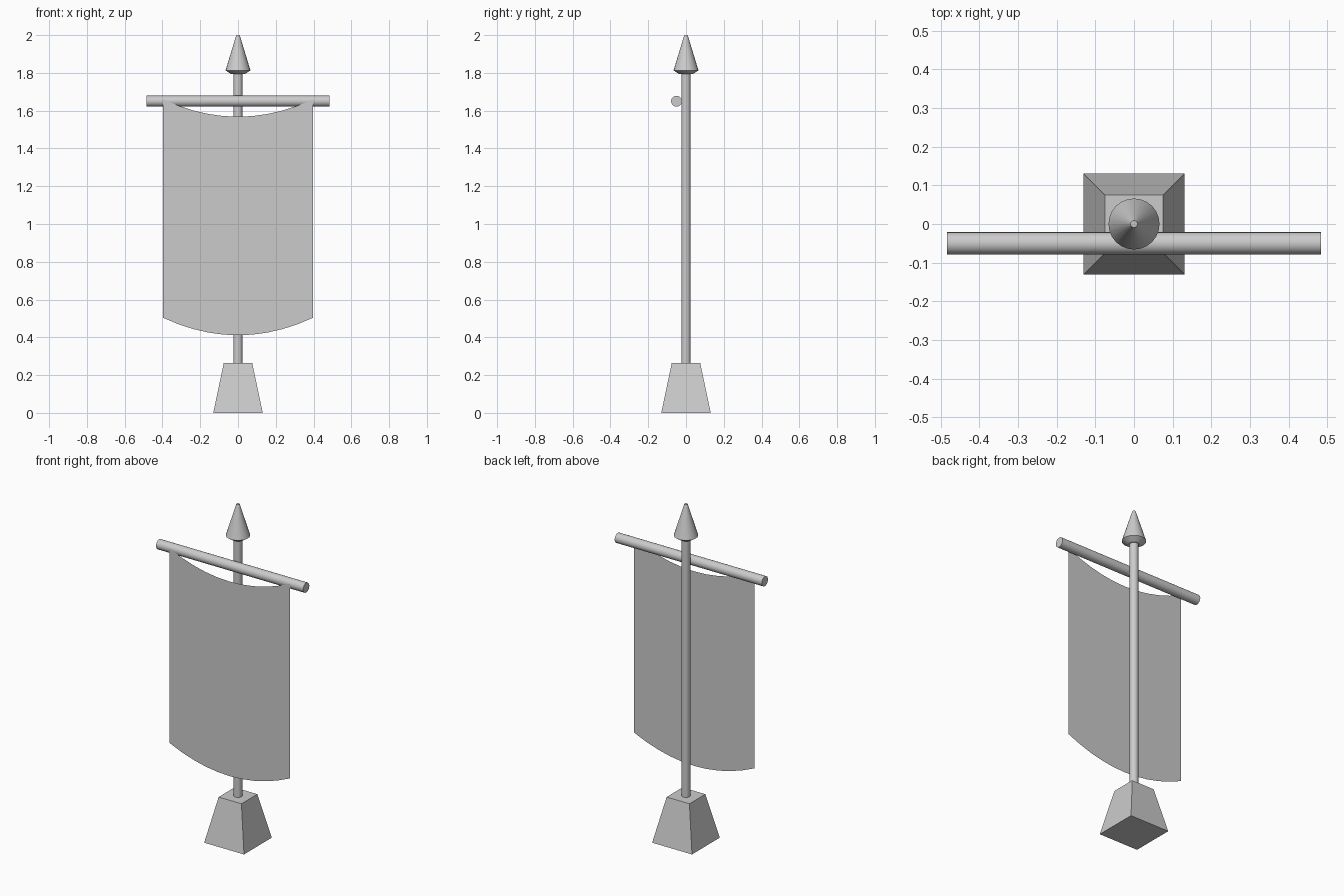
import bpy, bmesh
from math import pi, cos, sin

if "Cube" in bpy.data.objects:
    bpy.data.objects.remove(bpy.data.objects["Cube"])


def make(name, verts, faces, smooth=False):
    mesh = bpy.data.meshes.new(name)
    mesh.from_pydata(verts, [], faces)
    bm = bmesh.new()
    bm.from_mesh(mesh)
    bmesh.ops.recalc_face_normals(bm, faces=bm.faces)
    bm.to_mesh(mesh)
    bm.free()
    obj = bpy.data.objects.new(name, mesh)
    bpy.context.collection.objects.link(obj)
    if smooth:
        bpy.ops.object.select_all(action='DESELECT')
        obj.select_set(True)
        bpy.context.view_layer.objects.active = obj
        bpy.ops.object.shade_smooth_by_angle(angle=pi / 6)
    return obj


def lathe(name, profile, sides, phase=0.0, smooth=False):
    """Capped solid of revolution about z from (radius, height) rings."""
    verts = [(r * cos(phase + 2 * pi * i / sides), r * sin(phase + 2 * pi * i / sides), z)
             for r, z in profile for i in range(sides)]
    faces = [(k * sides + i, k * sides + (i + 1) % sides,
              (k + 1) * sides + (i + 1) % sides, (k + 1) * sides + i)
             for k in range(len(profile) - 1) for i in range(sides)]
    last = (len(profile) - 1) * sides
    faces += [tuple(reversed(range(sides))), tuple(range(last, last + sides))]
    return make(name, verts, faces, smooth)


# Tapered square base
root2 = 2 ** 0.5
lathe("base", [(0.131 * root2, 0), (0.075 * root2, 0.265)], 4, pi / 4)

# Upright pole and pointed finial
lathe("pole", [(0.024, 0.265), (0.024, 1.80)], 16, smooth=True)
lathe("finial", [(0.035, 1.793), (0.066, 1.813), (0.009, 2.0)], 24, smooth=True)

# Horizontal crossbar in front of the pole
bar = lathe("crossbar", [(0.029, -0.484), (0.029, 0.484)], 20, smooth=True)
bar.rotation_euler = (0, pi / 2, 0)
bar.location = (0, -0.05, 1.65)

# Hanging cloth: thin sheet with sagging top and bottom edges
n = 10
verts = []
for i in range(n + 1):
    t = 2 * i / n - 1
    sag = 0.092 * (1 - t * t)
    verts += [(0.396 * t, -0.079, 0.503 - sag), (0.396 * t, -0.079, 1.66 - sag)]
make("cloth", verts, [(2 * i, 2 * i + 2, 2 * i + 3, 2 * i + 1) for i in range(n)])
